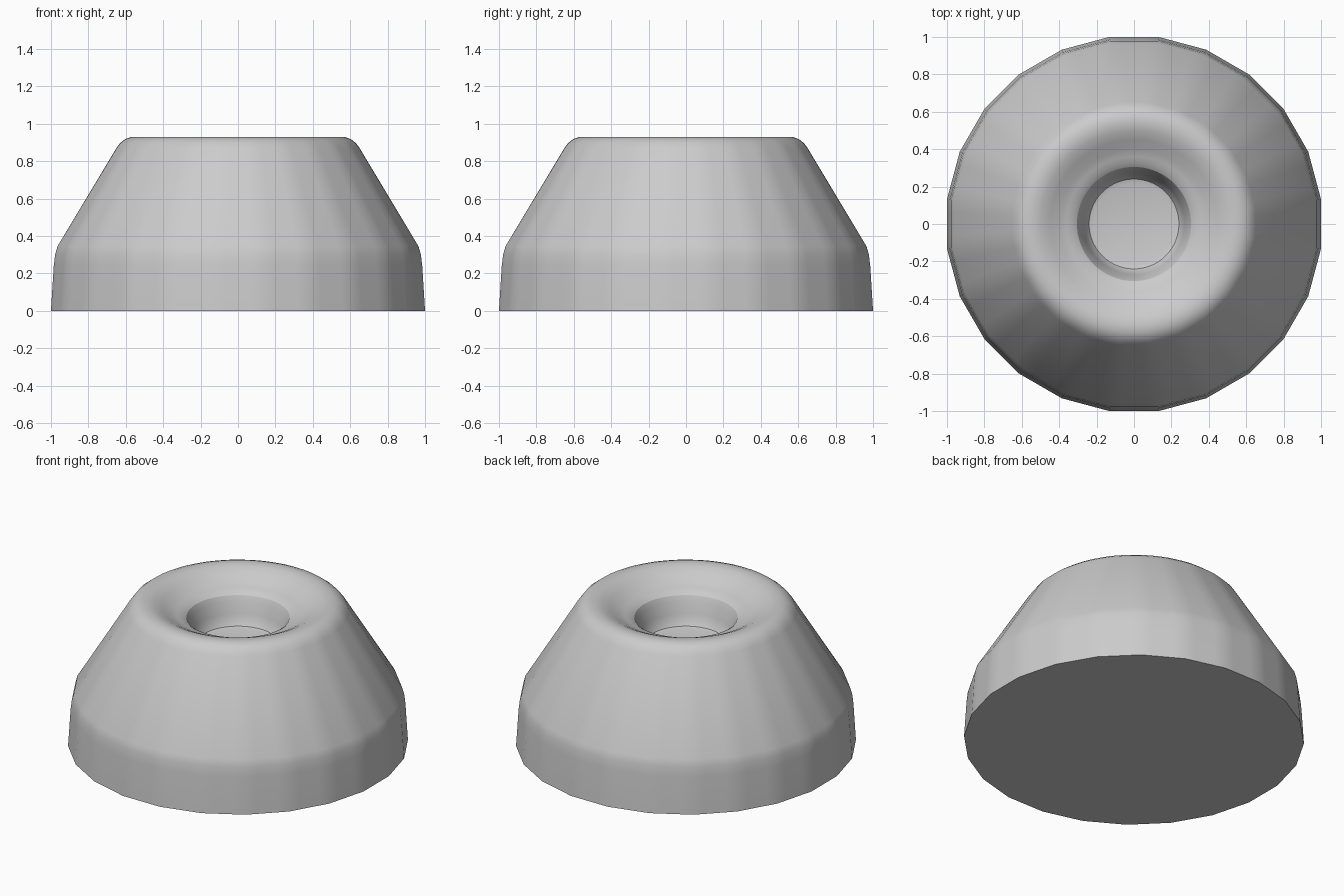
import bpy
import bmesh
from math import sin, cos, pi

cube = bpy.data.objects.get("Cube")
if cube:
    bpy.data.objects.remove(cube, do_unlink=True)

SIDES = 24        # flats around the outer wall
STEPS = 96        # samples around the whole turn

# Radius and height: base edge, skirt, sloped wall, rounded rim, dished top, hole
PROFILE = [(1.0, 0.0), (0.985, 0.24), (0.978, 0.3), (0.965, 0.345),
           (0.65, 0.87), (0.632, 0.895), (0.605, 0.917), (0.575, 0.928),
           (0.54, 0.93), (0.5, 0.922), (0.45, 0.898), (0.4, 0.868),
           (0.36, 0.852), (0.33, 0.843), (0.305, 0.825), (0.288, 0.79),
           (0.27, 0.72), (0.255, 0.675), (0.24, 0.652), (0.215, 0.645)]


def flat_factor(angle):
    """Pushes a circle out to a polygon whose flats touch the circle."""
    step = 2 * pi / SIDES
    return 1 / cos((angle + step / 2) % step - step / 2)


def ring(bm, radius, height):
    faceted = min(1, max(0, (radius - 0.58) / 0.1))
    verts = []
    for i in range(STEPS):
        a = 2 * pi * i / STEPS
        r = radius * (1 + faceted * (flat_factor(a) - 1))
        verts.append(bm.verts.new((r * cos(a), r * sin(a), height)))
    return verts


# Body turned from the profile, closed by the base and the hole floor
bm = bmesh.new()
rings = [ring(bm, r, z) for r, z in PROFILE]
for low, high in zip(rings, rings[1:]):
    for i in range(STEPS):
        j = (i + 1) % STEPS
        bm.faces.new((low[i], low[j], high[j], high[i]))
bm.faces.new(rings[0][::-1])
bm.faces.new(rings[-1])

mesh = bpy.data.meshes.new("rubber_foot")
bm.to_mesh(mesh)
bm.free()
foot = bpy.data.objects.new("rubber_foot", mesh)
bpy.context.collection.objects.link(foot)

# Plain grey material
grey = bpy.data.materials.new("light grey")
grey.use_nodes = True
colour = (0.6, 0.6, 0.6, 1)
grey.diffuse_color = colour
grey.node_tree.nodes["Principled BSDF"].inputs["Base Color"].default_value = colour
mesh.materials.append(grey)

bpy.ops.object.select_all(action="DESELECT")
foot.select_set(True)
bpy.context.view_layer.objects.active = foot
bpy.ops.object.shade_smooth_by_angle(angle=pi / 7)
